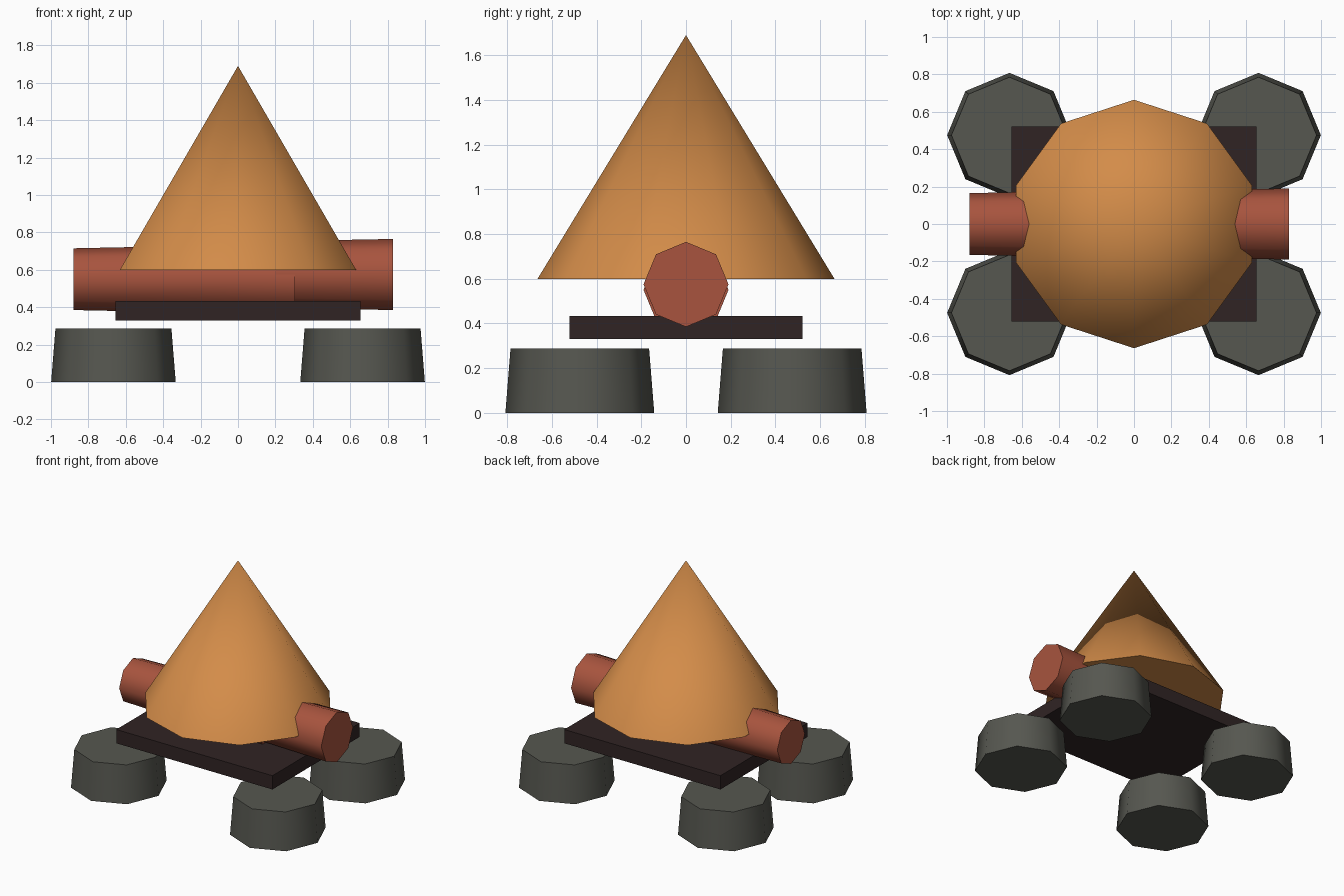
import bpy
import math

if "Cube" in bpy.data.objects:
    bpy.data.objects.remove(bpy.data.objects["Cube"])


def material(name, rgb):
    m = bpy.data.materials.new(name)
    lin = [(c / 255 / 12.92) if c < 11 else ((c / 255 + 0.055) / 1.055) ** 2.4 for c in rgb]
    m.diffuse_color = (*lin, 1)
    m.use_nodes = True
    m.node_tree.nodes["Principled BSDF"].inputs["Base Color"].default_value = m.diffuse_color
    return m


ORANGE = material("orange", (211, 140, 73))
RED = material("brick red", (168, 84, 62))
GREY = material("stone grey", (86, 87, 80))
DARK = material("dark brown", (48, 36, 36))


def finish(name, mat, smooth=True):
    ob = bpy.context.object
    ob.name = name
    ob.data.materials.append(mat)
    if smooth:
        bpy.ops.object.shade_smooth_by_angle(angle=math.radians(50))
    return ob


def taper(name, mat, sides, r1, r2, depth, loc, rot=(0, 0, 0)):
    bpy.ops.mesh.primitive_cone_add(vertices=sides, radius1=r1, radius2=r2,
                                    depth=depth, location=loc, rotation=rot)
    return finish(name, mat)


def barrel(name, x0, x1, z, r0, r1):
    # octagonal tube lying along x, a corner pointing straight up
    return taper(name, RED, 8, r0, r1, x1 - x0, ((x0 + x1) / 2, 0, z),
                 (0, math.pi / 2, 0))


# four octagonal feet
for sx, side in ((-1, "left"), (1, "right")):
    for sy, end in ((-1, "front"), (1, "back")):
        taper(f"{end}_{side}_foot", GREY, 8, 0.333, 0.31, 0.287,
              (sx * 0.666, sy * 0.475, 0.1435))

# flat base slab
bpy.ops.mesh.primitive_cube_add(size=1, location=(0, 0, 0.382))
slab = finish("base_slab", DARK, smooth=False)
slab.scale = (1.308, 1.044, 0.104)

# ten-sided cone body
taper("cone_body", ORANGE, 10, 0.664, 0, 1.09, (0, 0, 1.145))

# crosswise tubes
barrel("long_tube", -0.88, 0.305, 0.55, 0.165, 0.19)
barrel("end_tube", 0.2, 0.83, 0.575, 0.178, 0.19)
